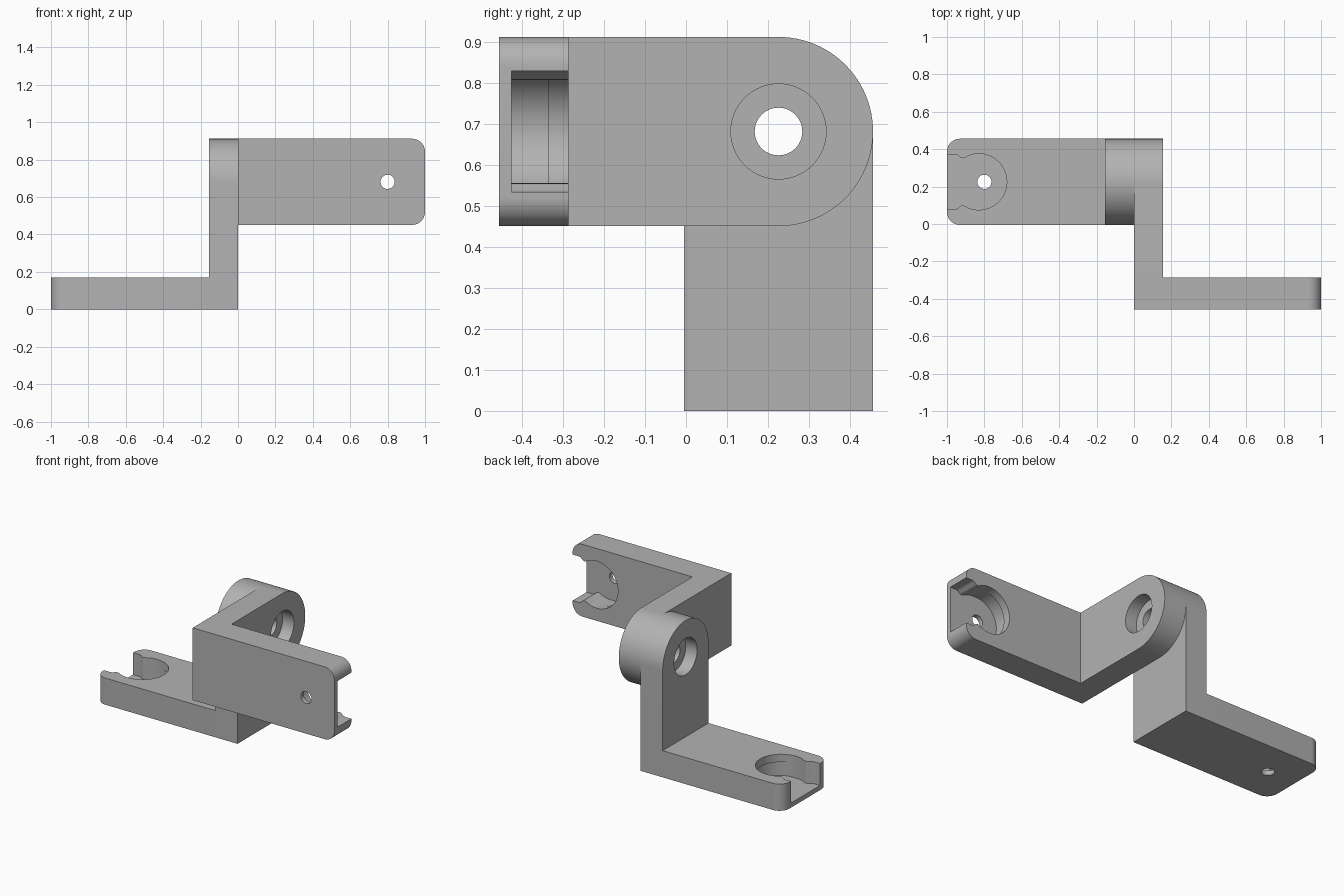
import bpy
import bmesh
from math import sin, cos, pi
from mathutils import Matrix

if "Cube" in bpy.data.objects:
    bpy.data.objects.remove(bpy.data.objects["Cube"], do_unlink=True)

grey = bpy.data.materials.new("plain grey")
grey.use_nodes = True
colour = (0.45, 0.45, 0.45, 1)
grey.diffuse_color = colour
grey.node_tree.nodes["Principled BSDF"].inputs["Base Color"].default_value = colour

FRONT, BACK = -0.005, 0.456
MID = (FRONT + BACK) / 2
R = (BACK - FRONT) / 2
TOP, WALL, FOOT, FLOOR = 0.912, 0.155, 0.17, 0.03
PIVOT = TOP - R


def arc(cx, cy, r, a0, a1, n):
    return [(cx + r * cos(a0 + (a1 - a0) * i / n), cy + r * sin(a0 + (a1 - a0) * i / n))
            for i in range(n + 1)]


def circle(cx, cy, r, n=64):
    return arc(cx, cy, r, 0, 2 * pi, n)[:-1]


def prism(name, outline, lo, hi, axis="z"):
    """Extrude an outline: (x, y) along z, or (y, z) along x."""
    bm = bmesh.new()
    place = (lambda u, v, w: (u, v, w)) if axis == "z" else (lambda u, v, w: (w, u, v))
    base = bm.faces.new([bm.verts.new(place(u, v, lo)) for u, v in outline])
    side = bmesh.ops.extrude_face_region(bm, geom=[base])["geom"]
    shift = (0, 0, hi - lo) if axis == "z" else (hi - lo, 0, 0)
    bmesh.ops.translate(bm, vec=shift, verts=[g for g in side if isinstance(g, bmesh.types.BMVert)])
    bmesh.ops.recalc_face_normals(bm, faces=bm.faces)
    mesh = bpy.data.meshes.new(name)
    bm.to_mesh(mesh)
    bm.free()
    mesh.materials.append(grey)
    obj = bpy.data.objects.new(name, mesh)
    bpy.context.collection.objects.link(obj)
    return obj


def combine(target, other, operation):
    bpy.context.view_layer.objects.active = target
    mod = target.modifiers.new("boolean", "BOOLEAN")
    mod.operation, mod.solver, mod.object = operation, "EXACT", other
    bpy.ops.object.modifier_apply(modifier=mod.name)
    bpy.data.objects.remove(other, do_unlink=True)


# Upright with a rounded end
upright = [(BACK, 0), *arc(MID, PIVOT, R, 0, pi, 48), (FRONT, 0)]
bracket = prism("lower_bracket", upright, -WALL, 0, "x")

# Foot with two rounded corners
c = 0.07
foot = [(0, FRONT), (0, BACK), *arc(c - 1, BACK - c, c, pi / 2, pi, 12),
        *arc(c - 1, FRONT + c, c, pi, 1.5 * pi, 12)]
combine(bracket, prism("foot", foot, 0, FOOT), "UNION")

# Pivot hole and counterbore
combine(bracket, prism("pivot_hole", circle(MID, PIVOT, 0.058), -0.3, 0.1, "x"), "DIFFERENCE")
combine(bracket, prism("counterbore", circle(MID, PIVOT, 0.116), -0.3, -0.075, "x"), "DIFFERENCE")

# Snap-in socket: open mouth, narrow neck, round seat
half = [(-1.1, 0.147), (-0.955, 0.147), (-0.943, 0.143), (-0.932, 0.132), (-0.923, 0.127),
        (-0.913, 0.126), (-0.9, 0.131)]
end = 0.63 * pi
socket = ([(x, MID + y) for x, y in half] + arc(-0.83, MID, 0.15, end, -end, 48)
          + [(x, MID - y) for x, y in reversed(half)])
combine(bracket, prism("socket", socket, FLOOR, 0.4), "DIFFERENCE")

# Undercut inside the socket and the small screw hole
combine(bracket, prism("undercut", circle(-0.81, MID, 0.15), FLOOR, 0.12), "DIFFERENCE")
combine(bracket, prism("screw_hole", circle(-0.8, MID, 0.038, 32), -0.1, 0.1), "DIFFERENCE")

bpy.ops.object.select_all(action="DESELECT")
bracket.select_set(True)
bpy.context.view_layer.objects.active = bracket
bpy.ops.object.shade_smooth_by_angle(angle=0.5)

# Second identical bracket, turned to hang from the pivot
upper = bracket.copy()
upper.name = "upper_bracket"
upper.matrix_world = Matrix(((-1, 0, 0, 0), (0, 0, 1, -0.456), (0, 1, 0, 0.456), (0, 0, 0, 1)))
bpy.context.collection.objects.link(upper)
